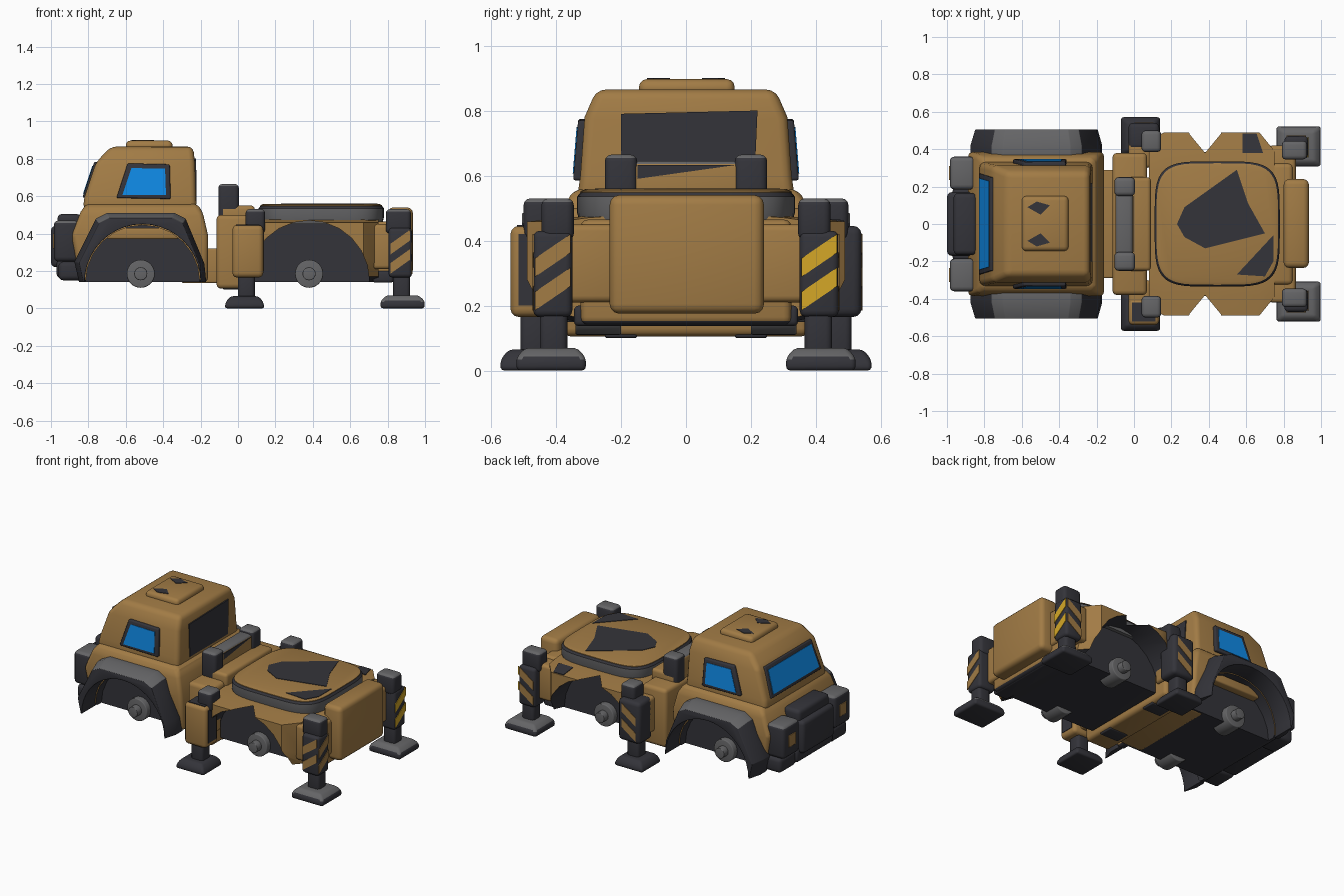
import bpy, bmesh, math
from mathutils import Vector

cube = bpy.data.objects.get("Cube")
if cube:
    bpy.data.objects.remove(cube, do_unlink=True)

# Shared palette, one slot per colour on every part
TAN, DARK, GREY, BLUE, YELLOW = range(5)
palette = [("tan_paint", (.36, .2, .06)), ("dark_metal", (.034, .034, .042)),
           ("grey_metal", (.13, .13, .135)), ("blue_glass", (.005, .28, .88)),
           ("yellow_paint", (.66, .39, .02))]
mats = []
for label, rgb in palette:
    m = bpy.data.materials.new(label)
    m.use_nodes = True
    m.diffuse_color = (*rgb, 1)
    m.node_tree.nodes["Principled BSDF"].inputs["Base Color"].default_value = (*rgb, 1)
    mats.append(m)
made = []


def loft(name, rings, mat, bevel=0.0, top=None, bottom=None):
    """Skin closed rings of points; optional colours for up and down faces."""
    bm = bmesh.new()
    vs = [[bm.verts.new(p) for p in ring] for ring in rings]
    n = len(vs[0])
    for a, b in zip(vs, vs[1:]):
        for i in range(n):
            bm.faces.new((a[i], a[(i + 1) % n], b[(i + 1) % n], b[i]))
    bm.faces.new(vs[0])
    bm.faces.new(vs[-1])
    bmesh.ops.recalc_face_normals(bm, faces=bm.faces)
    if bevel:
        sharp = [e for e in bm.edges if e.calc_face_angle(0) > .4]
        bmesh.ops.bevel(bm, geom=sharp, offset=bevel, segments=3, profile=.5,
                        affect='EDGES', clamp_overlap=True)
    bm.normal_update()
    for f in bm.faces:
        f.material_index = mat
        if top is not None and f.normal.z > .45:
            f.material_index = top
        if bottom is not None and f.normal.z < -.4:
            f.material_index = bottom
    me = bpy.data.meshes.new(name)
    bm.to_mesh(me)
    bm.free()
    for m in mats:
        me.materials.append(m)
    ob = bpy.data.objects.new(name, me)
    bpy.context.collection.objects.link(ob)
    made.append(ob)
    return ob


def rect(z, x0, x1, y0, y1):
    return [(x0, y0, z), (x1, y0, z), (x1, y1, z), (x0, y1, z)]


def box(name, x, y, z, mat, bevel=.02, **kw):
    return loft(name, [rect(h, *x, *y) for h in z], mat, bevel, **kw)


def side_prism(name, pts, y0, y1, mat, bevel=0.0):
    return loft(name, [[(x, y, z) for x, z in pts] for y in (y0, y1)], mat, bevel)


def circle(cx, cz, r, n=32):
    return [(cx + r * math.cos(i * 2 * math.pi / n), cz + r * math.sin(i * 2 * math.pi / n))
            for i in range(n)]


def plate(name, pts, offset, mat, bevel=0.0):
    off = Vector(offset)
    return loft(name, [pts, [Vector(p) + off for p in pts]], mat, bevel)


def cut_well(body, cx, cz, r, depth):
    """Cut a dark wheel well into both sides."""
    for s in (1, -1):
        cutter = side_prism("well_cutter", circle(cx, cz, r, 24), s * depth, s * .7, DARK)
        made.remove(cutter)
        mod = body.modifiers.new("well", 'BOOLEAN')
        mod.operation, mod.object, mod.solver = 'DIFFERENCE', cutter, 'EXACT'
        bpy.context.view_layer.objects.active = body
        bpy.ops.object.modifier_apply(modifier=mod.name)
        bpy.data.objects.remove(cutter, do_unlink=True)


# Cab
lower = loft("cab_lower_body", [rect(z, a, b, -h, h) for z, a, b, h in (
    (.14, -.85, -.16, .36), (.39, -.89, -.16, .385), (.52, -.84, -.19, .37),
    (.56, -.81, -.22, .34))], TAN, .025, bottom=DARK)
cut_well(lower, -.51, .14, .305, .3)
loft("cab_upper_body", [rect(z, a, b, -h, h) for z, a, b, h in (
    (.53, -.83, -.22, .335), (.6, -.82, -.225, .325), (.78, -.76, -.23, .312),
    (.865, -.68, -.24, .275))], TAN, .03)
box("roof_hatch", (-.6, -.35), (-.145, .15), (.84, .897), TAN, .025)
for s in (1, -1):
    plate("hatch_mark", [(-.57, s * .09, .896), (-.52, s * .12, .896),
                         (-.45, s * .1, .896), (-.5, s * .05, .896)], (0, 0, .004), DARK)
plate("cab_rear_panel", [(-.235, -.2, .57), (-.235, .21, .57), (-.238, .22, .8),
                         (-.238, -.2, .79)], (.014, 0, 0), DARK)

# Windows, each with a raised frame
slope = lambda z: -.822 + (z - .6) / 3
plate("windscreen_frame", [(slope(z) + .02, y, z) for y, z in
      ((-.27, .59), (.27, .59), (.25, .78), (-.25, .78))], (-.026, 0, .004), DARK, .005)
plate("windscreen_glass", [(slope(z), y, z) for y, z in
      ((-.245, .612), (.245, .612), (.23, .76), (-.23, .76))], (-.01, 0, .002), BLUE)
for s in (1, -1):
    wall = lambda z: s * (.327 - (z - .59) / 12)
    plate("side_window_frame", [(x, wall(z) - s * .01, z) for x, z in
          ((-.65, .59), (-.36, .585), (-.365, .77), (-.59, .775))],
          (0, s * .03, 0), DARK, .008)
    plate("side_window_glass", [(x, wall(z) + s * .017, z) for x, z in
          ((-.618, .607), (-.385, .607), (-.39, .747), (-.57, .75))],
          (0, s * .006, 0), BLUE)

    # Angular wheel arch with a chamfered lip and a round opening
    outer = [(-.85, .14), (-.875, .25), (-.76, .48), (-.70, .51), (-.34, .51),
             (-.28, .48), (-.18, .24), (-.17, .14)]
    inner = [(-.51 + .31 * math.cos(a), .14 + .31 * math.sin(a))
             for a in (i * math.pi / 20 for i in range(21))]
    arch = []
    for y, k in ((.35, 1), (.42, 1), (.505, .93)):
        lip = [(-.51 + (x + .51) * k, .14 + (z - .14) * k) for x, z in outer]
        arch.append([(x, s * y, z) for x, z in lip + inner])
    loft("front_wheel_arch", arch, DARK, .008, top=GREY)
    box("well_ledge", (-.7, -.32), sorted((s * .29, s * .35)), (.37, .43), TAN, .01)

    # Wheel hubs
    for cx in (-.52, .38):
        side_prism("wheel_hub", circle(cx, .185, .075), s * .2, s * .34, GREY, .006)
        side_prism("hub_axle", circle(cx, .185, .035), s * .3, s * .385, GREY, .004)

    # Headlamp blocks
    ys = sorted((s * .185, s * .36))
    box("headlamp_block", (-.985, -.85), ys, (.25, .47), DARK, .025, top=GREY)
    box("headlamp_insert", (-.99, -.98), sorted((s * .235, s * .31)), (.32, .4), TAN, .003)
    box("lower_bumper_end", (-.96, -.83), ys, (.15, .25), DARK, .025)
box("grille_block", (-1, -.85), (-.17, .17), (.22, .44), DARK, .025)
box("grille_top", (-.965, -.84), (-.165, .165), (.4, .505), DARK, .025)
box("lower_bumper", (-.97, -.83), (-.2, .2), (.16, .26), DARK, .025)

# Link and upright between cab and rear deck
box("chassis_link", (-.3, .05), (-.29, .29), (.135, .32), TAN, .01)
box("upright_column", (-.115, .07), (-.38, .38), (.105, .5), TAN, .025)
box("upright_cap", (-.1, .09), (-.25, .25), (.45, .55), TAN, .02)
box("cross_bar", (-.1, -.005), (-.18, .18), (.5, .645), TAN, .02, top=GREY)
plate("cross_bar_patch", [(-.006, -.15, .59), (-.006, .15, .632), (-.006, -.15, .632)],
      (.004, 0, 0), DARK)

# Rear hull with wheel wells
section = [(.32, .14), (.45, .17), (.49, .25), (.49, .458), (.38, .47), (.3, .475)]
ring = section + [(-y, z) for y, z in reversed(section)]
hull = loft("rear_hull", [[(x, y * k, z) for y, z in ring] for x, k in
            ((.08, .9), (.16, 1), (.67, 1), (.75, .8))], TAN, bottom=DARK)
cut_well(hull, .38, .148, .322, .3)
box("rear_core", (.71, .85), (-.325, .325), (.14, .465), TAN, .025, bottom=DARK)
box("rear_lower_sill", (.72, .83), (-.345, .345), (.137, .2), DARK, .015)
box("tail_panel", (.8, .935), (-.235, .24), (.175, .54), TAN, .03)
plate("hull_patch", [(.58, .38, .469), (.58, .485, .458), (.655, .485, .458),
                     (.69, .38, .469)], (0, 0, .005), DARK)


# Rounded square turntable
def squircle(z, rx, ry, n=48):
    pts = []
    for i in range(n):
        c, s = math.cos(2 * math.pi * i / n), math.sin(2 * math.pi * i / n)
        pts.append((.445 + rx * math.copysign(abs(c) ** .45, c),
                    ry * math.copysign(abs(s) ** .45, s), z))
    return pts


loft("turntable_ring", [squircle(.45, .325, .325), squircle(.485, .335, .335),
                        squircle(.535, .335, .335), squircle(.548, .325, .325)],
     GREY, top=DARK)
loft("turntable_top", [squircle(.53, .325, .325), squircle(.552, .325, .325),
                       squircle(.558, .31, .31)], TAN)
for pts in ([(.23, 0), (.27, -.07), (.38, -.13), (.7, -.05), (.61, .11), (.55, .29), (.27, .09)],
            [(.55, -.27), (.7, -.28), (.745, -.2), (.745, -.06)]):
    plate("turntable_patch", [(x, y, .557) for x, y in pts], (0, 0, .004), DARK)


# Stabiliser legs
def stripes(label, place, offset, a, b, mat):
    for z in (.185, .288):
        pts = [(a, z), (b, z + .075), (b, z + .132), (a, z + .057)]
        plate(label, [place(h, v) for h, v in pts], offset, mat)


for s in (1, -1):
    span = lambda a, b: sorted((s * a, s * b))
    # Rear pair
    box("rear_leg_arm", (.72, .865), span(.2, .42), (.21, .45), TAN, .02)
    box("rear_leg_sleeve", (.805, .93), span(.35, .47), (.165, .43), DARK, .02)
    box("rear_leg_cap", (.79, .925), span(.345, .445), (.4, .53), DARK, .022, top=GREY)
    box("rear_leg_shaft", (.83, .92), span(.365, .45), (.04, .2), DARK, .02)
    loft("rear_foot", [rect(z, .88 - w, .88 + w, s * .415 - d, s * .415 + d) for z, w, d in
         ((0, .118, .107), (.04, .118, .107), (.07, .085, .08))], DARK, .014, top=GREY)
    lo, hi = span(.355, .465)
    stripes("rear_stripe", lambda h, z: (.928, h, z), (.005, 0, 0), lo, hi,
            YELLOW if s > 0 else TAN)
    stripes("side_stripe", lambda h, z: (h, s * .468, z), (0, s * .005, 0), .815, .92, TAN)
    # Middle pair
    sleeve = TAN if s < 0 else DARK
    box("middle_leg_arm", (-.03, .09), span(.3, .45), (.2, .44), TAN, .02)
    box("middle_leg_sleeve", (-.03, .135), span(.4, .54), (.165, .445), sleeve, .025)
    box("middle_leg_cap", (.04, .145), span(.385, .5), (.4, .53), DARK, .022, top=GREY)
    box("middle_leg_shaft", (0, .09), span(.42, .51), (.03, .2), DARK, .02)
    loft("middle_foot", [rect(z, .035 - w, .035 + w, s * .47 - d, s * .47 + d) for z, w, d in
         ((0, .107, .102), (.035, .1, .1), (.065, .075, .075))], DARK, .014)
    if s > 0:
        stripes("middle_stripe", lambda h, z: (h, .538, z), (0, .005, 0), 0, .105, TAN)
    else:
        plate("sleeve_patch", [(.133, y, z) for y, z in
              ((-.425, .2), (-.515, .2), (-.515, .42), (-.425, .42))], (.005, 0, 0), DARK)
        plate("sleeve_top_patch", rect(.443, -.01, .115, -.52, -.42), (0, 0, .005), DARK)
    # Upright end posts
    box("upright_post", (-.105, .005), span(.15, .25), (.46, .665), DARK, .022, top=GREY)
    box("belly_pad", (-.08, .06), span(.15, .25), (.1, .14), DARK, .008)

# Smooth shading with sharp edges kept
bpy.ops.object.select_all(action='DESELECT')
for ob in made:
    ob.select_set(True)
bpy.context.view_layer.objects.active = made[0]
bpy.ops.object.shade_smooth_by_angle(angle=math.radians(35))
